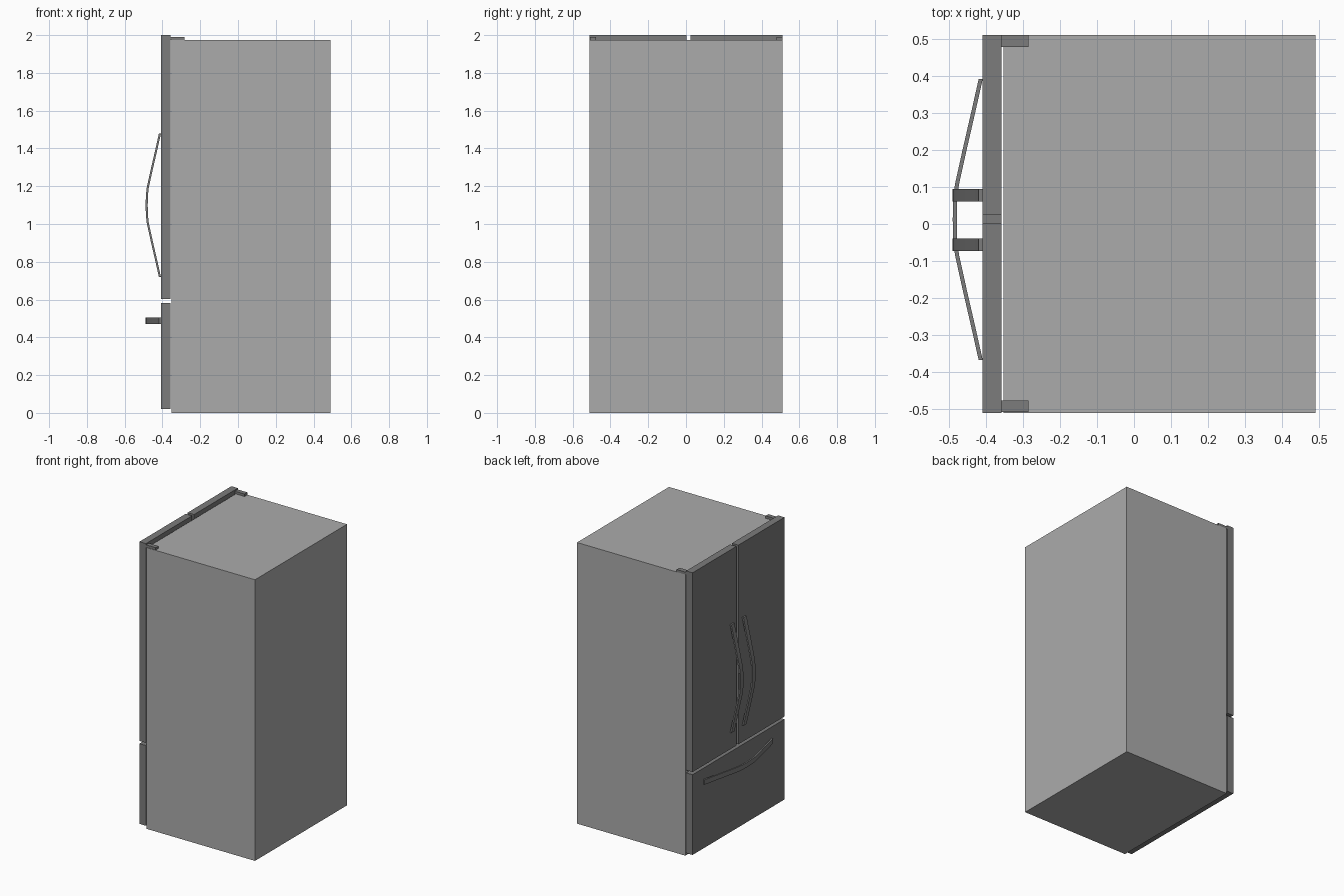
import bpy
import bmesh
from mathutils import Vector

cube = bpy.data.objects.get("Cube")
if cube:
    bpy.data.objects.remove(cube, do_unlink=True)


def make_material(name, grey):
    mat = bpy.data.materials.new(name)
    mat.use_nodes = True
    colour = (grey, grey, grey, 1)
    mat.diffuse_color = colour
    mat.node_tree.nodes["Principled BSDF"].inputs["Base Color"].default_value = colour
    return mat


light_grey = make_material("cabinet grey", 0.41)
dark_grey = make_material("door grey", 0.20)


def finish(name, bm, mat):
    bmesh.ops.recalc_face_normals(bm, faces=bm.faces)
    mesh = bpy.data.meshes.new(name)
    bm.to_mesh(mesh)
    bm.free()
    mesh.materials.append(mat)
    obj = bpy.data.objects.new(name, mesh)
    bpy.context.collection.objects.link(obj)
    return obj


def box(name, low, high, mat):
    """Box between two opposite corners."""
    low, high = Vector(low), Vector(high)
    bm = bmesh.new()
    bmesh.ops.create_cube(bm, size=1)
    for v in bm.verts:
        v.co = (low + high) / 2 + v.co * (high - low)
    return finish(name, bm, mat)


# Half of the bowed grip: distance along the grip, outer x position
HALF = [(0, -0.489), (0.05, -0.488), (0.095, -0.483), (0.19, -0.462),
        (0.29, -0.439), (0.379, -0.419)]
PROFILE = [(-t, x) for t, x in reversed(HALF[1:])] + HALF
THICK, WIDTH = 0.011, 0.034


def handle(name, centre_y, centre_z, upright):
    """Bowed flat strip, upright on a door or lying on the drawer."""
    outline = PROFILE + [(t, x + THICK) for t, x in reversed(PROFILE)]
    bm = bmesh.new()
    sides = []
    for w in (-WIDTH / 2, WIDTH / 2):
        side = []
        for t, x in outline:
            dy, dz = (w, t) if upright else (t, w)
            side.append(bm.verts.new((x, centre_y + dy, centre_z + dz)))
        sides.append(side)
    a, b = sides
    n, last = len(outline), len(outline) - 1
    for i in range(n):
        j = (i + 1) % n
        bm.faces.new((a[i], a[j], b[j], b[i]))
    # Quads across the thickness close both edges of the strip
    for s in sides:
        for i in range(len(PROFILE) - 1):
            bm.faces.new((s[i], s[i + 1], s[last - i - 1], s[last - i]))
    obj = finish(name, bm, dark_grey)
    bpy.ops.object.select_all(action='DESELECT')
    obj.select_set(True)
    bpy.context.view_layer.objects.active = obj
    bpy.ops.object.shade_smooth_by_angle()


# Cabinet
box("cabinet", (-0.352, -0.51, 0), (0.489, 0.51, 1.973), light_grey)

# Doors and drawer
FRONT, BACK = -0.408, -0.358
box("upper_door_a", (FRONT, -0.51, 0.602), (BACK, 0.002, 2), dark_grey)
box("upper_door_b", (FRONT, 0.024, 0.602), (BACK, 0.51, 2), dark_grey)
box("freezer_drawer", (FRONT, -0.51, 0.02), (BACK, 0.51, 0.583), dark_grey)

# Top hinges
box("hinge_a", (BACK, -0.507, 1.973), (-0.284, -0.476, 1.99), dark_grey)
box("hinge_b", (BACK, 0.478, 1.973), (-0.284, 0.51, 1.99), dark_grey)

# Handles
handle("door_handle_a", -0.056, 1.099, True)
handle("door_handle_b", 0.078, 1.099, True)
handle("drawer_handle", 0.012, 0.488, False)
